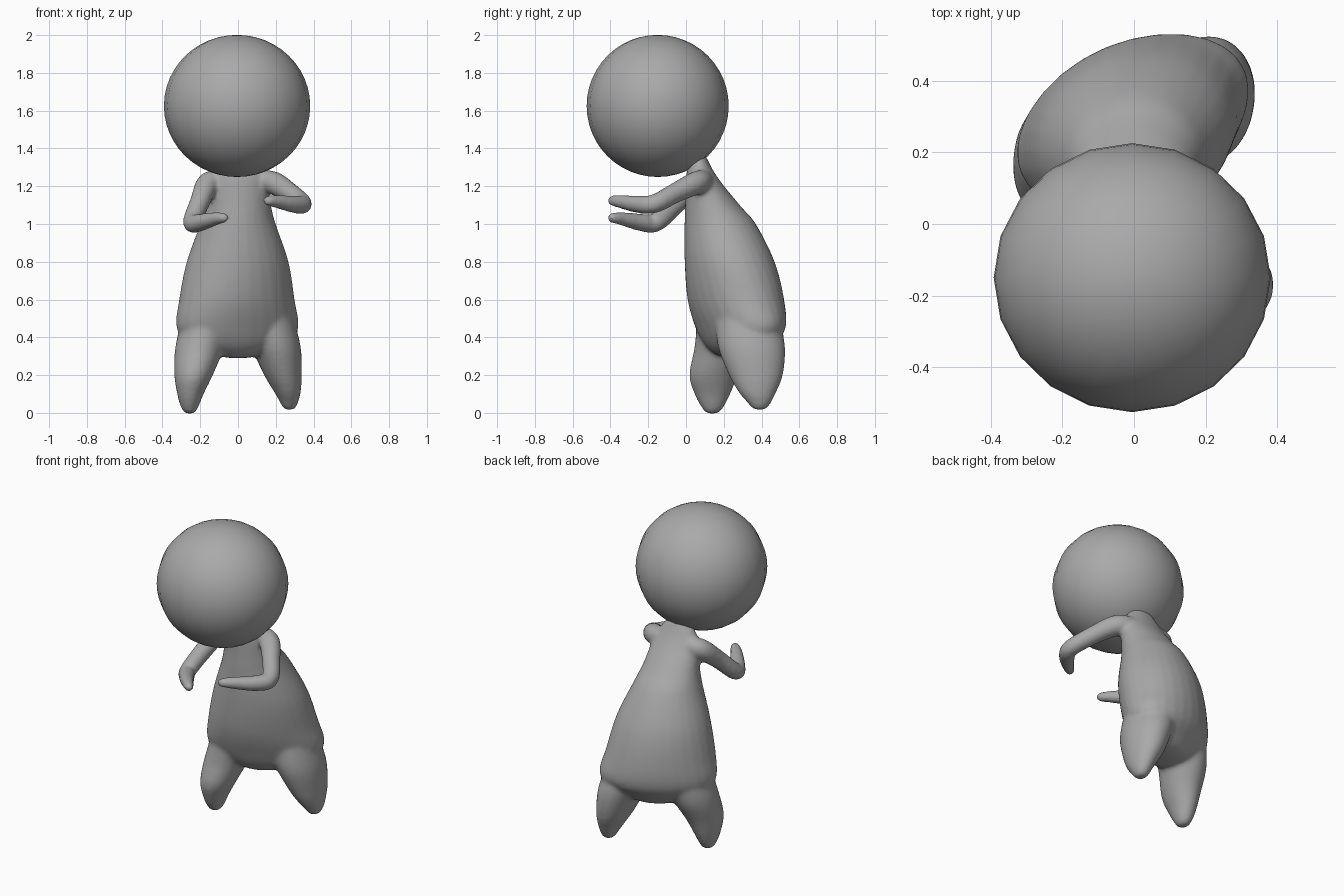
import bpy, bmesh, math
from mathutils import Vector

cube = bpy.data.objects.get("Cube")
if cube:
    bpy.data.objects.remove(cube)

grey = bpy.data.materials.new("plain grey")
grey.use_nodes = True
grey.diffuse_color = (0.4, 0.4, 0.4, 1)
grey.node_tree.nodes["Principled BSDF"].inputs["Base Color"].default_value = (0.4, 0.4, 0.4, 1)


def smooth_rows(rows, steps=6):
    """Catmull-Rom interpolation through rows of numbers."""
    out = []
    for i in range(len(rows) - 1):
        a, b, c, d = (rows[max(0, min(len(rows) - 1, i + k))] for k in (-1, 0, 1, 2))
        for s in range(steps):
            t = s / steps
            out.append([0.5 * (2 * q + (r - p) * t + (2 * p - 5 * q + 4 * r - w) * t * t
                               + (3 * q - p - 3 * r + w) * t ** 3)
                        for p, q, r, w in zip(a, b, c, d)])
    return out + [list(rows[-1])]


def loft(bm, rings, sides=28):
    """Skin rings given as (centre, u axis, v axis) and cap both ends."""
    loops = []
    for centre, u, v in rings:
        angles = [2 * math.pi * k / sides for k in range(sides)]
        loops.append([bm.verts.new(centre + u * math.cos(a) + v * math.sin(a)) for a in angles])
    for lo, hi in zip(loops, loops[1:]):
        for k in range(sides):
            j = (k + 1) % sides
            bm.faces.new((lo[k], lo[j], hi[j], hi[k]))
    bm.faces.new(loops[0][::-1])
    bm.faces.new(loops[-1])


def add_trunk(bm, rows):
    """Rows: height, x range, y range, twist of the section."""
    rings = []
    for z, x0, x1, y0, y1, skew in smooth_rows(rows):
        hx, hy = (x1 - x0) / 2, (y1 - y0) / 2
        depth = math.sqrt(max(hy * hy - (skew * hx) ** 2, 0.0001))
        rings.append((Vector(((x0 + x1) / 2, (y0 + y1) / 2, z)),
                      Vector((hx, skew * hx, 0)), Vector((0, depth, 0))))
    loft(bm, rings)


def add_leg(bm, rows):
    """Rows: height, centre x and y, radius in x and y."""
    loft(bm, [(Vector((x, y, z)), Vector((rx, 0, 0)), Vector((0, ry, 0)))
              for z, x, y, rx, ry in smooth_rows(rows)])


def add_arm(bm, rows):
    """Rows: centre x, y, z and radius along the limb."""
    pts = smooth_rows(rows)
    rings = []
    for i, (x, y, z, r) in enumerate(pts):
        before, after = pts[max(i - 1, 0)], pts[min(i + 1, len(pts) - 1)]
        along = (Vector(after[:3]) - Vector(before[:3])).normalized()
        u = along.cross(Vector((0, 0, 1))).normalized()
        rings.append((Vector((x, y, z)), u * r, u.cross(along) * r))
    loft(bm, rings)


bm = bmesh.new()

# Trunk, leaning back from the neck and twisting towards the hips
add_trunk(bm, [
    (1.37, -0.07, 0.07, 0.03, 0.10, 0),
    (1.25, -0.14, 0.15, 0.00, 0.165, 0),
    (1.1, -0.17, 0.175, -0.005, 0.285, 0),
    (1.0, -0.20, 0.20, -0.008, 0.37, 0.03),
    (0.8, -0.272, 0.268, -0.008, 0.47, 0.1),
    (0.6, -0.312, 0.30, 0.008, 0.52, 0.2),
    (0.45, -0.325, 0.32, 0.05, 0.528, 0.28),
    (0.36, -0.25, 0.25, 0.1, 0.46, 0.28),
    (0.31, -0.14, 0.14, 0.16, 0.4, 0.28),
    (0.29, -0.04, 0.04, 0.22, 0.32, 0.28)])

# Right leg forward, left leg back
add_leg(bm, [
    (0.52, -0.14, 0.23, 0.15, 0.17), (0.35, -0.20, 0.20, 0.132, 0.155),
    (0.2, -0.235, 0.147, 0.102, 0.13), (0.1, -0.252, 0.14, 0.07, 0.095),
    (0.04, -0.256, 0.14, 0.05, 0.065), (0.005, -0.256, 0.14, 0.032, 0.04),
    (-0.005, -0.256, 0.14, 0.01, 0.01)])
add_leg(bm, [
    (0.52, 0.14, 0.32, 0.15, 0.17), (0.35, 0.20, 0.347, 0.132, 0.178),
    (0.2, 0.238, 0.37, 0.1, 0.143), (0.11, 0.262, 0.378, 0.07, 0.1),
    (0.06, 0.27, 0.387, 0.05, 0.067), (0.025, 0.272, 0.39, 0.032, 0.04),
    (0.015, 0.272, 0.39, 0.01, 0.01)])

# Arms reaching forward, forearms turned inwards
add_arm(bm, [
    (-0.08, 0.10, 1.23, 0.05), (-0.155, 0.07, 1.215, 0.062), (-0.20, -0.04, 1.12, 0.054),
    (-0.242, -0.155, 1.01, 0.05), (-0.20, -0.235, 1.008, 0.047), (-0.12, -0.34, 1.028, 0.036),
    (-0.07, -0.395, 1.033, 0.026), (-0.055, -0.412, 1.035, 0.008)])
add_arm(bm, [
    (0.08, 0.10, 1.23, 0.05), (0.18, 0.06, 1.22, 0.062), (0.27, -0.05, 1.168, 0.054),
    (0.342, -0.165, 1.108, 0.05), (0.30, -0.25, 1.104, 0.047), (0.21, -0.345, 1.118, 0.036),
    (0.155, -0.395, 1.124, 0.026), (0.14, -0.412, 1.125, 0.008)])

bmesh.ops.recalc_face_normals(bm, faces=bm.faces)
mesh = bpy.data.meshes.new("body")
bm.to_mesh(mesh)
bm.free()
body = bpy.data.objects.new("body", mesh)
bpy.context.collection.objects.link(body)
mesh.materials.append(grey)

# Fuse the limbs into one soft skin
fuse = body.modifiers.new("fuse", 'REMESH')
fuse.mode = 'VOXEL'
fuse.voxel_size = 0.012
fuse.use_smooth_shade = True
soften = body.modifiers.new("soften", 'SMOOTH')
soften.factor = 0.5
soften.iterations = 10

# Round head
bpy.ops.mesh.primitive_uv_sphere_add(segments=20, ring_count=24, radius=0.376,
                                     location=(-0.005, -0.15, 1.625))
head = bpy.context.object
head.name = "head"
head.scale.x = 1.03
head.data.materials.append(grey)
bpy.ops.object.shade_smooth()
